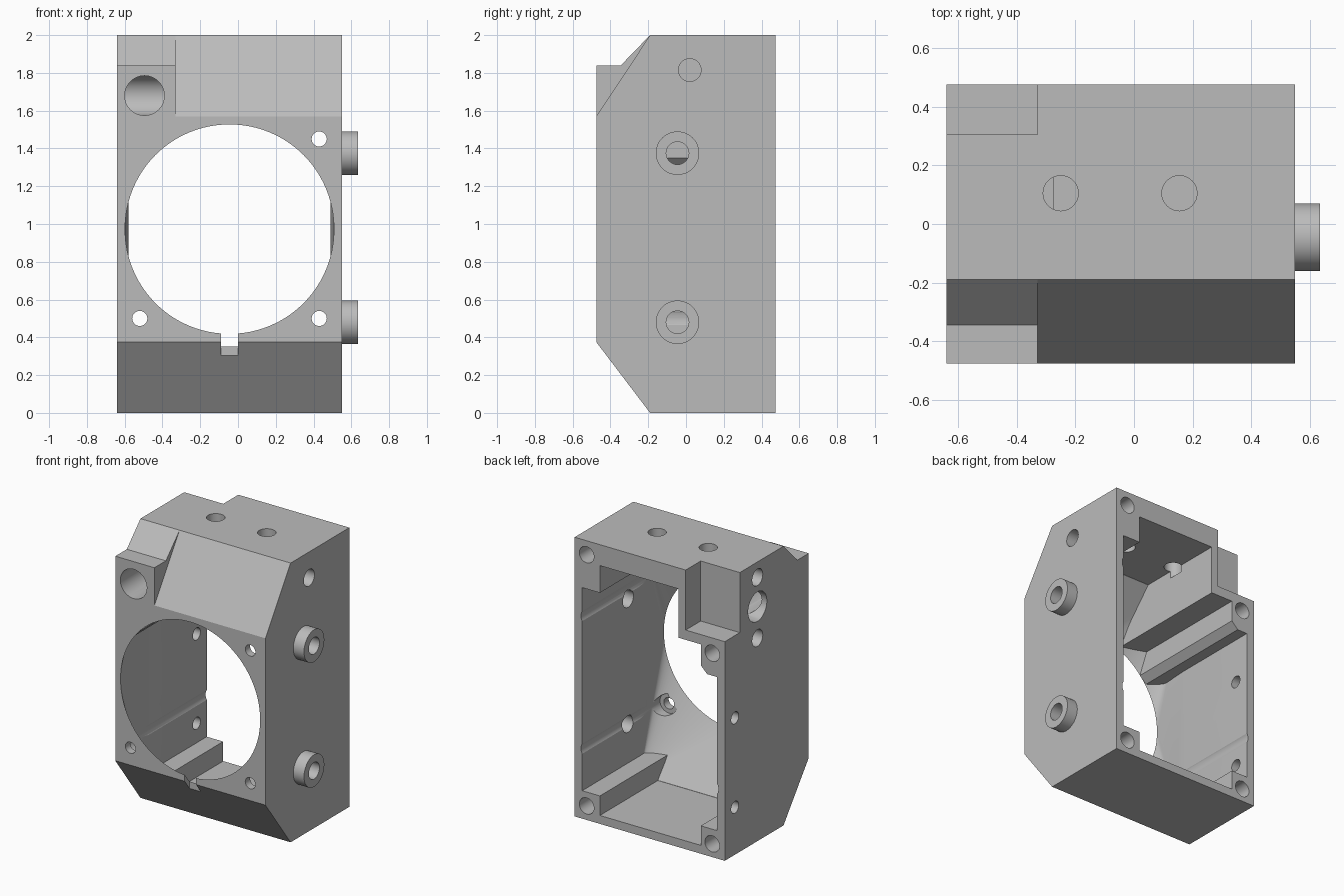
import bpy, bmesh, math
from mathutils import Vector

old = bpy.data.objects.get("Cube")
if old:
    bpy.data.objects.remove(old, do_unlink=True)

grey = bpy.data.materials.new("light grey")
grey.use_nodes = True
grey.diffuse_color = (0.5, 0.5, 0.5, 1)
grey.node_tree.nodes["Principled BSDF"].inputs["Base Color"].default_value = (0.5, 0.5, 0.5, 1)


def finish(name, bm):
    bmesh.ops.recalc_face_normals(bm, faces=bm.faces)
    mesh = bpy.data.meshes.new(name)
    bm.to_mesh(mesh)
    bm.free()
    mesh.materials.append(grey)
    ob = bpy.data.objects.new(name, mesh)
    bpy.context.collection.objects.link(ob)
    return ob


def prism(name, points, axis, start, end):
    """Extrude a 2D outline along an axis; the outline uses the other two axes in order."""
    bm = bmesh.new()

    def place(p, d):
        co = list(p)
        co.insert("xyz".index(axis), d)
        return bm.verts.new(co)

    a = [place(p, start) for p in points]
    b = [place(p, end) for p in points]
    bm.faces.new(a)
    bm.faces.new(b)
    n = len(a)
    for i in range(n):
        j = (i + 1) % n
        bm.faces.new((a[i], a[j], b[j], b[i]))
    return finish(name, bm)


def rect(u0, u1, v0, v1):
    return [(u0, v0), (u1, v0), (u1, v1), (u0, v1)]


def circle(u, v, r, n=32):
    return [(u + r * math.cos(math.tau * i / n), v + r * math.sin(math.tau * i / n))
            for i in range(n)]


def rod(name, u, v, r, axis, start, end, n=32):
    return prism(name, circle(u, v, r, n), axis, start, end)


def combine(target, tool, operation="DIFFERENCE"):
    mod = target.modifiers.new("cut", "BOOLEAN")
    mod.object = tool
    mod.operation = operation
    mod.solver = "EXACT"
    bpy.context.view_layer.update()
    bpy.context.view_layer.objects.active = target
    bpy.ops.object.modifier_apply(modifier=mod.name)
    bpy.data.objects.remove(tool, do_unlink=True)


# Outer shell with sloped front top and bottom
FRONT, BACK = -0.475, 0.475
housing = prism("housing", [(BACK, 0), (BACK, 2), (-0.19, 2), (FRONT, 1.57),
                            (FRONT, 0.375), (-0.19, 0)], "x", -0.64, 0.55)

# Raised port block at the front, and side bosses
combine(housing, prism("port_block", [(0, 1.4), (0, 2), (-0.19, 2), (-0.345, 1.84),
                                      (FRONT, 1.84), (FRONT, 1.4)], "x", -0.64, -0.33), "UNION")
for z in (1.375, 0.48):
    combine(housing, rod("boss", -0.045, z, 0.115, "x", 0.5, 0.635, 48), "UNION")

# Cavity: box behind, blending into the round front opening
inner = rect(-0.58, 0.49, 0.06, 1.85)
ring = circle(-0.045, 0.973, 0.553, 96)
cavity = prism("cavity", inner, "y", -0.181, 0.6)
bm = bmesh.new()
for outline, y in ((inner, -0.18), (ring, FRONT - 0.001)):
    for x, z in outline:
        bm.verts.new(Vector((x, y, z)))
bmesh.ops.convex_hull(bm, input=bm.verts)
bmesh.ops.dissolve_limit(bm, angle_limit=0.001, verts=bm.verts, edges=bm.edges)
combine(cavity, finish("funnel", bm), "UNION")

# Corner posts and the solid port corner stay inside the cavity
posts = [
    rect(0.35, 0.7, 1.655, 2.1),
    rect(0.35, 0.7, -0.1, 0.2),
    rect(-0.8, -0.45, -0.1, 0.2),
    [(-0.8, 2.1), (-0.8, 1.3), (-0.5, 1.3), (-0.45, 1.35),
     (-0.45, 1.5), (-0.275, 1.5), (-0.275, 2.1)],
]
for outline in posts:
    combine(cavity, prism("post", outline, "y", -0.7, 0.7))
combine(housing, cavity)

# Front opening, locating slot and rear corner notch
combine(housing, prism("opening", ring, "y", -0.6, -0.47))
combine(housing, prism("slot", rect(-0.09, 0.0, 0.3, 0.6), "y", -0.6, -0.42))
combine(housing, prism("notch", rect(-0.8, -0.33, 1.57, 2.2), "y", 0.305, 0.6))

# Front screw holes with counterbores running to the back
for x, z in ((0.43, 1.45), (0.43, 0.5), (-0.52, 0.5)):
    combine(housing, rod("screw_hole", x, z, 0.04, "y", -0.6, -0.3))
    combine(housing, rod("counterbore", x, z, 0.07, "y", -0.42, 0.6))

# Rear screw holes
for x, z in ((0.455, 1.9), (0.455, 0.1), (-0.54, 0.095), (-0.54, 1.46)):
    combine(housing, rod("rear_hole", x, z, 0.058, "y", 0.2, 0.6))

# Top holes
for x in (-0.25, 0.155):
    combine(housing, rod("top_hole", x, 0.105, 0.06, "z", 1.8, 2.1))

# Right-hand side holes, through the bosses and the upper wall
for y, z, start in ((-0.045, 1.375, 0.4), (-0.045, 0.48, 0.4), (0.02, 1.815, 0.38)):
    combine(housing, rod("side_hole", y, z, 0.06, "x", start, 0.7))

# Opposite side holes: port mounts, then small through holes
for y, z, r, end in ((0.105, 1.89, 0.06, -0.48), (0.105, 1.455, 0.06, -0.52),
                     (0.36, 0.98, 0.043, -0.5), (0.36, 0.34, 0.043, -0.5)):
    combine(housing, rod("mount_hole", y, z, r, "x", -0.8, end))

# Port passage: from the front, turning out of the side
combine(housing, rod("port_front", -0.495, 1.68, 0.105, "y", -0.6, 0.105, 48))
combine(housing, rod("port_side", 0.105, 1.68, 0.106, "x", -0.8, -0.385, 48))

# Smooth the round surfaces, keep the edges crisp
bpy.ops.object.select_all(action="DESELECT")
housing.select_set(True)
bpy.context.view_layer.objects.active = housing
bpy.ops.object.shade_smooth_by_angle(angle=math.radians(25))
